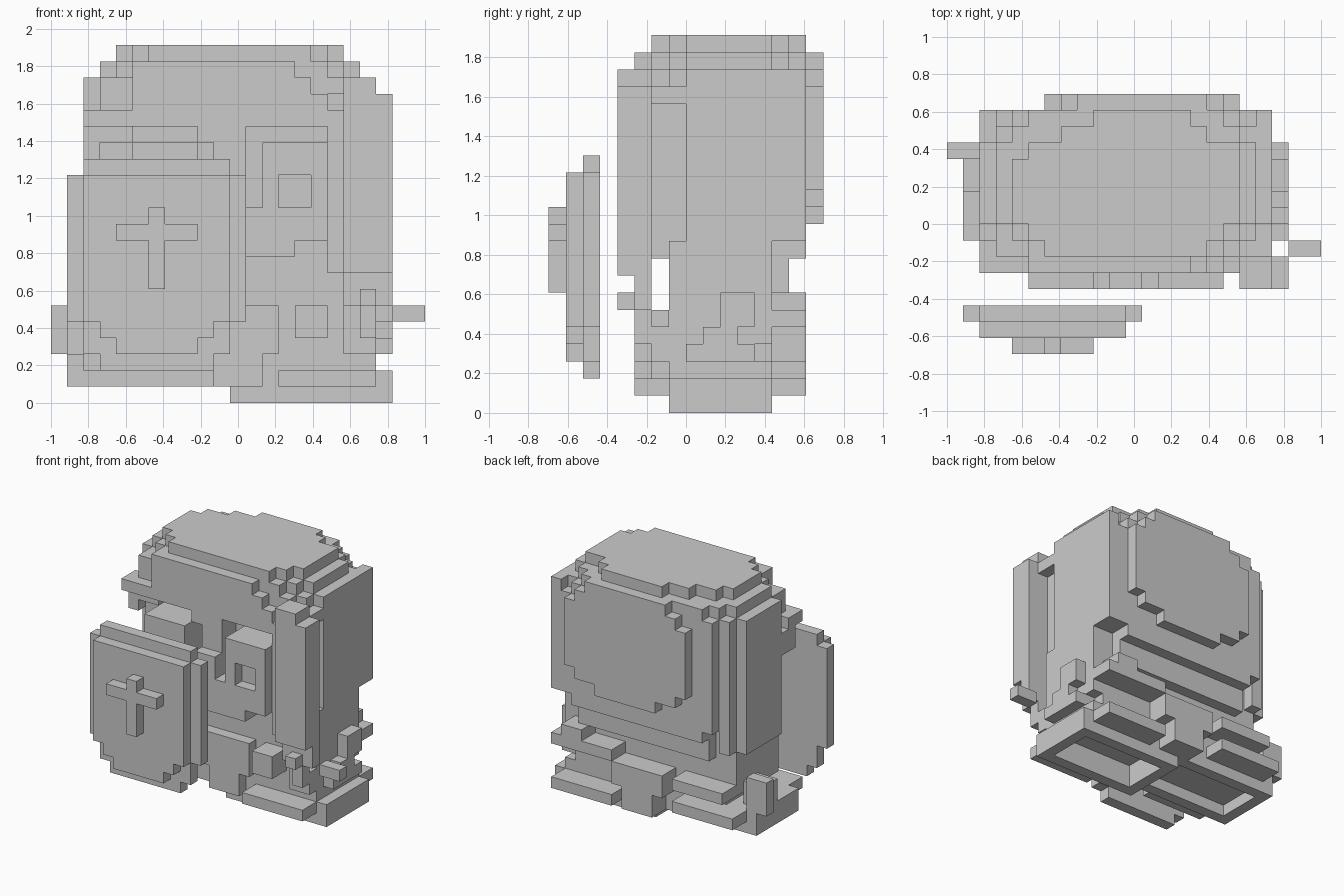
import bpy
import bmesh
from mathutils import Vector

UNIT = 2 / 23                      # edge length of one cube
ORIGIN = Vector((-1, -8 * UNIT, 0))

if "Cube" in bpy.data.objects:
    bpy.data.objects.remove(bpy.data.objects["Cube"], do_unlink=True)

stone = bpy.data.materials.new("plain grey")
stone.use_nodes = True
stone.diffuse_color = (0.6, 0.6, 0.6, 1)
stone.node_tree.nodes["Principled BSDF"].inputs["Base Color"].default_value = stone.diffuse_color


def block(xs, ys, zs):
    """Cells filling a box given as start and end on each axis."""
    return {(x, y, z) for x in range(*xs) for y in range(*ys) for z in range(*zs)}


def mirror(cells, total):
    """Reflect cells left to right; total is the sum of both outer edges."""
    return {(total - 1 - x, y, z) for x, y, z in cells}


def rounded(xs, ys, zs, steps):
    """Box whose corners are cut back; steps give the inset of each outer row."""
    cells = block(xs, ys, zs)
    for row, inset in enumerate(steps):
        for y in (ys[0] + row, ys[1] - 1 - row):
            cells -= block((xs[0], xs[0] + inset), (y, y + 1), zs)
            cells -= block((xs[1] - inset, xs[1]), (y, y + 1), zs)
    return cells


def plate(xs, ys, zs, steps):
    """Upright plate with stepped corners at its bottom and top."""
    cells = block(xs, ys, zs)
    for row, (low, high) in enumerate(steps):
        for z, inset in ((zs[0] + row, low), (zs[1] - 1 - row, high)):
            cells -= block((xs[0], xs[0] + inset), ys, (z, z + 1))
            cells -= block((xs[1] - inset, xs[1]), ys, (z, z + 1))
    return cells


def build(name, cells):
    """Make the outer skin of the cells and merge its flat faces."""
    bm = bmesh.new()
    corners = {}

    def corner(point):
        key = tuple(point)
        if key not in corners:
            corners[key] = bm.verts.new(ORIGIN + Vector(key) * UNIT)
        return corners[key]

    for cell in sorted(cells):
        for axis in range(3):
            for side in (0, 1):
                near = list(cell)
                near[axis] += 2 * side - 1
                if tuple(near) in cells:
                    continue
                loop = []
                for a, b in ((0, 0), (1, 0), (1, 1), (0, 1)):
                    p = list(cell)
                    p[axis] += side
                    p[(axis + 1) % 3] += a
                    p[(axis + 2) % 3] += b
                    loop.append(corner(p))
                bm.faces.new(loop if side else loop[::-1])
    bmesh.ops.dissolve_limit(bm, angle_limit=0.01, verts=bm.verts[:], edges=bm.edges[:])
    mesh = bpy.data.meshes.new(name)
    bm.to_mesh(mesh)
    bm.free()
    mesh.materials.append(stone)
    bpy.context.collection.objects.link(bpy.data.objects.new(name, mesh))


# Head with the body running straight down below it
build("head", block((4, 19), (7, 15), (10, 19)) | block((5, 18), (7, 15), (9, 10)))
build("body", block((3, 20), (7, 13), (4, 10)) | block((4, 19), (7, 13), (3, 4))
      | block((5, 18), (13, 14), (7, 9)))

# Crown: stepped layers closing the top
crown = rounded((2, 20), (6, 15), (19, 20), (2, 1))
crown |= rounded((3, 19), (6, 15), (20, 21), (2, 1))
crown |= block((4, 18), (8, 12), (21, 22)) | block((5, 17), (7, 8), (21, 22))
crown |= block((6, 16), (6, 7), (21, 22)) | block((5, 18), (12, 13), (21, 22))
crown |= block((7, 16), (13, 14), (21, 22)) | block((9, 15), (14, 15), (21, 22))
build("hair_crown", crown)

# Fringe: one flat front with a stepped corner and a strip between the eyes
fringe = block((5, 15), (5, 7), (17, 21)) | block((15, 16), (5, 7), (17, 20))
fringe |= block((16, 17), (5, 7), (17, 19)) | block((10, 12), (5, 7), (12, 17))
fringe |= block((2, 5), (5, 7), (17, 18)) | block((3, 5), (6, 8), (18, 20))
fringe |= block((9, 10), (5, 7), (16, 17)) | block((2, 5), (6, 8), (16, 17))
fringe |= block((2, 3), (6, 8), (15, 16))
build("hair_fringe", fringe)

# Rounded panel on the back of the head
build("hair_back", plate((6, 18), (15, 16), (11, 21), ((3, 2), (1, 1))))

# Side hair: flat on one side, stepped toward the back on the other
build("hair_side_left", block((19, 20), (8, 15), (10, 19)) | block((19, 20), (10, 15), (19, 20))
      | block((18, 20), (6, 8), (18, 19)))
build("hair_side_right", block((2, 3), (8, 13), (8, 19)) | block((3, 4), (7, 14), (8, 19)))

# Long front lock beside the face
lock = block((18, 21), (4, 6), (8, 19)) | block((18, 20), (4, 6), (19, 20))
lock |= block((17, 18), (5, 6), (8, 18)) | block((17, 19), (6, 8), (9, 18))
lock |= block((18, 21), (5, 6), (6, 8))
build("hair_front_lock", lock)

# Eyes: projecting boxes with a square hollow, joined by the lower face
eye = block((13, 17), (4, 7), (10, 16)) - block((14, 16), (4, 5), (12, 14))
build("eye_left", eye)
build("eye_right", mirror(eye, 22))
build("lower_face", block((9, 13), (4, 7), (10, 12)) | block((7, 15), (4, 7), (9, 10))
      | block((10, 12), (4, 7), (12, 14)))

# Tunic panels and belt pads
apron = block((9, 14), (6, 8), (3, 6)) | block((10, 13), (6, 8), (1, 3))
apron |= block((9, 14), (12, 15), (3, 5)) | block((10, 13), (12, 15), (1, 3))
build("tunic_panels", apron)
pads = block((15, 17), (5, 7), (4, 6)) | block((14, 20), (13, 15), (5, 6))
pads |= block((17, 19), (13, 15), (6, 7)) | block((3, 8), (13, 15), (4, 5))
build("belt_pads", pads)

# Arms and hands
build("arm_left", block((20, 21), (10, 12), (5, 7)) | block((20, 21), (9, 11), (4, 5))
      | block((19, 21), (8, 12), (3, 4)))
build("arm_right", block((1, 3), (10, 12), (3, 5)) | block((0, 2), (12, 13), (3, 6)))
build("shield_hand", block((5, 7), (5, 6), (3, 8)) | block((5, 7), (6, 7), (3, 5)))

# Small grip and the tip beside it
grip = block((19, 20), (4, 5), (6, 7)) | block((19, 20), (5, 6), (4, 6))
grip |= block((18, 20), (6, 8), (3, 5)) | block((18, 19), (6, 7), (5, 6))
build("hand_grip", grip)
build("grip_tip", block((21, 23), (6, 7), (5, 6)))

# Feet: hollow blocks with toe and heel plates, one foot lifted a step
foot = block((11, 21), (7, 13), (0, 2)) - block((12, 20), (8, 12), (0, 2))
foot |= block((14, 20), (5, 7), (1, 2)) | block((14, 20), (13, 15), (1, 2))
foot |= block((12, 20), (7, 13), (2, 3))
build("foot_left", foot)
raised = block((1, 11), (7, 13), (1, 3)) - block((2, 10), (8, 12), (1, 2))
raised |= block((2, 8), (5, 7), (2, 3)) | block((2, 8), (13, 15), (2, 3))
build("foot_right", raised)

# Shield: two stepped plates with a raised cross
build("shield_back", plate((1, 12), (2, 3), (2, 15), ((2, 1), (1, 0), (1, 0))))
build("shield_front", plate((2, 11), (1, 2), (3, 14), ((2, 0), (1, 0))))
build("shield_cross", block((6, 7), (0, 1), (7, 12)) | block((4, 9), (0, 1), (10, 11)))
